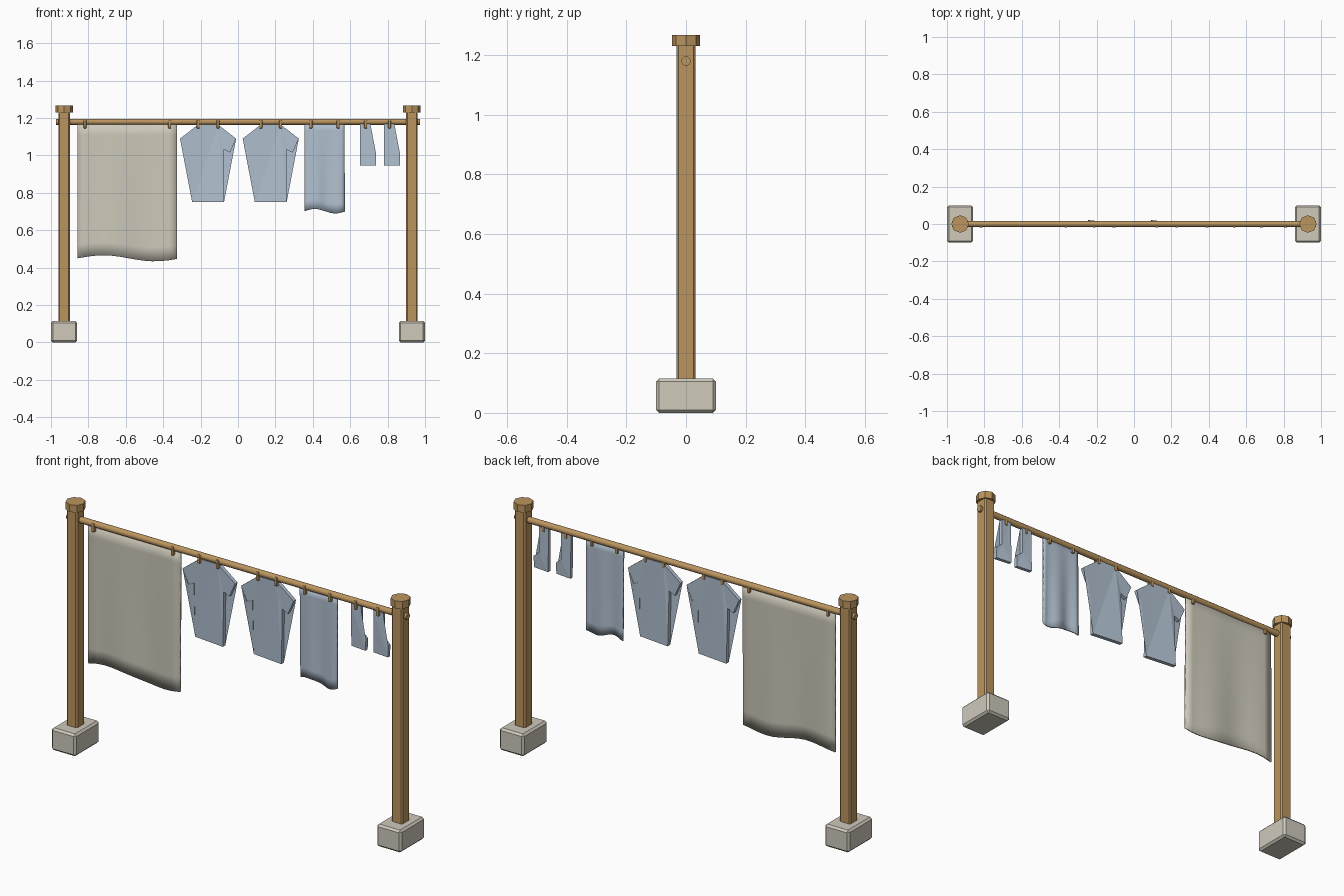
import bpy, bmesh, math

if "Cube" in bpy.data.objects:
    bpy.data.objects.remove(bpy.data.objects["Cube"])


def material(name, rgb):
    m = bpy.data.materials.new(name)
    m.diffuse_color = (*rgb, 1)
    m.use_nodes = True
    m.node_tree.nodes["Principled BSDF"].inputs["Base Color"].default_value = m.diffuse_color
    return m


WOOD = material("wood", (0.50, 0.30, 0.115))
STONE = material("stone", (0.62, 0.585, 0.50))
LINEN = material("linen", (0.61, 0.58, 0.49))
BLUE = material("pale_blue", (0.44, 0.53, 0.63))


def finish(name, bm, mat, smooth=False):
    bmesh.ops.recalc_face_normals(bm, faces=bm.faces)
    me = bpy.data.meshes.new(name)
    bm.to_mesh(me)
    bm.free()
    me.materials.append(mat)
    for p in me.polygons:
        p.use_smooth = smooth
    ob = bpy.data.objects.new(name, me)
    bpy.context.collection.objects.link(ob)
    return ob


def box(name, centre, size, mat, bevel=0.0, vertical_only=False, segments=1):
    bm = bmesh.new()
    bmesh.ops.create_cube(bm, size=1)
    for v in bm.verts:
        v.co = [c + k * s for c, k, s in zip(centre, v.co, size)]
    edges = [e for e in bm.edges if not vertical_only
             or abs(e.verts[0].co.z - e.verts[1].co.z) > 0.001]
    bmesh.ops.bevel(bm, geom=edges, offset=bevel, segments=segments,
                    affect='EDGES', profile=0.5)
    return finish(name, bm, mat)


def cylinder(name, centre, radius, length, sides, mat, along_x=False):
    bm = bmesh.new()
    bmesh.ops.create_cone(bm, cap_ends=True, segments=sides, radius1=radius,
                          radius2=radius, depth=length)
    for v in bm.verts:
        x, y, z = v.co
        p = (z, x, y) if along_x else (x, y, z)
        v.co = [a + b for a, b in zip(centre, p)]
    return finish(name, bm, mat)


def sheet(name, x0, x1, top, bottom, wave, phase, mat, cols=12, rows=10):
    """Hanging cloth with soft folds and a wavy hem."""
    bm = bmesh.new()
    grid = []
    for r in range(rows + 1):
        t = r / rows
        row = []
        for c in range(cols + 1):
            u = c / cols
            y = (0.001 + 0.006 * t) * math.sin(u * 11 + phase)
            drop = wave * math.sin(u * 2 * math.pi * 0.97) * t ** 2
            row.append(bm.verts.new((x0 + (x1 - x0) * u, y,
                                     top + (bottom - top) * t + drop)))
        grid.append(row)
    for r in range(rows):
        for c in range(cols):
            bm.faces.new((grid[r][c], grid[r + 1][c],
                          grid[r + 1][c + 1], grid[r][c + 1]))
    ob = finish(name, bm, mat, True)
    mod = ob.modifiers.new("thickness", 'SOLIDIFY')
    mod.thickness = 0.008
    mod.offset = 0
    return ob


def cutout(name, x, outline, half, mat):
    """Flat garment from (x, z, y lean) outline points."""
    bm = bmesh.new()
    front = [bm.verts.new((x + px, lean - half, pz)) for px, pz, lean in outline]
    back = [bm.verts.new((x + px, lean + half, pz)) for px, pz, lean in outline]
    n = len(outline)
    faces = [bm.faces.new(front), bm.faces.new(back[::-1])]
    for i in range(n):
        j = (i + 1) % n
        bm.faces.new((front[i], back[i], back[j], front[j]))
    bmesh.ops.triangulate(bm, faces=faces)
    return finish(name, bm, mat)


# Posts with footings and caps
for side, x in (("left", -0.93), ("right", 0.93)):
    box(side + "_footing", (x, 0, 0.0575), (0.14, 0.2, 0.115), STONE, 0.01)
    box(side + "_post", (x, 0, 0.67), (0.062, 0.064, 1.16), WOOD, 0.007, True)
    cylinder(side + "_post_cap", (x, 0, 1.249), 0.047, 0.038, 8, WOOD)

# Rail passing through both posts
rail = cylinder("rail", (0, 0, 1.18), 0.016, 1.945, 12, WOOD, True)
for p in rail.data.polygons:
    p.use_smooth = abs(p.normal.x) < 0.5

# Large sheet and small towel
sheet("large_sheet", -0.857, -0.325, 1.182, 0.45, 0.016, 0.5, LINEN)
sheet("towel", 0.355, 0.57, 1.182, 0.702, 0.012, 1.5, BLUE)

# Shirts
shirt_half = [(0.053, 1.165), (0.15, 1.09), (0.117, 1.016),
              (0.085, 1.032), (0.085, 0.75)]
right = [(px, pz, -0.007 if pz < 0.8 else 0) for px, pz in shirt_half]
left = [(-px, pz, 0.011 if pz < 0.8 else 0) for px, pz in shirt_half]
for i, x in enumerate((-0.16, 0.175)):
    cutout(f"shirt_{i + 1}", x, right + left[::-1], 0.01, BLUE)

# Socks
sock = [(0, 1.168, 0), (0, 0.946, 0.004), (0.087, 0.946, -0.005),
        (0.087, 1.005, -0.002), (0.056, 1.03, 0), (0.056, 1.168, 0)]
for i, x in enumerate((0.652, 0.78)):
    cutout(f"sock_{i + 1}", x, sock, 0.009, BLUE)

# Pegs
for i, x in enumerate((-0.818, -0.365, -0.213, -0.107, 0.122, 0.228,
                       0.39, 0.535, 0.682, 0.81)):
    box(f"peg_{i + 1}", (x, -0.003, 1.167), (0.016, 0.034, 0.046),
        WOOD, 0.005, segments=2)
